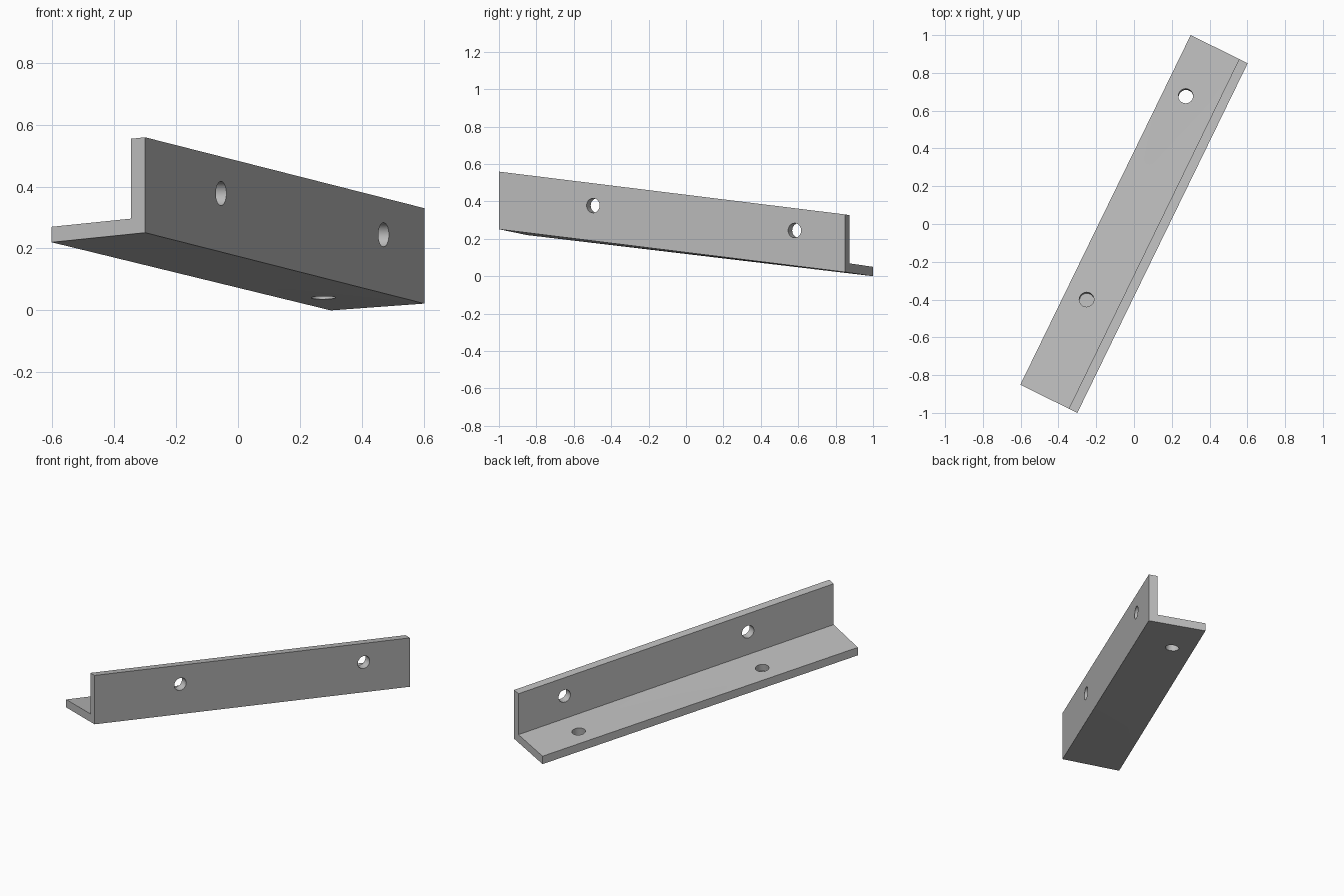
import bpy
import bmesh
from mathutils import Vector

cube = bpy.data.objects.get("Cube")
if cube:
    bpy.data.objects.remove(cube, do_unlink=True)

steel = bpy.data.materials.new("grey steel")
steel.use_nodes = True
grey = (0.5, 0.5, 0.5, 1)
steel.diffuse_color = grey
steel.node_tree.nodes["Principled BSDF"].inputs["Base Color"].default_value = grey

# Lower corners: heel is the outer edge below the wall, toe the free edge of the base
heel = [Vector((-0.30, -1.0, 0.251)), Vector((0.602, 0.851, 0.022))]
toe = [Vector((-0.602, -0.851, 0.22)), Vector((0.30, 1.0, 0.0))]
WALL, THICK, HEIGHT, RADIUS = 0.15, 0.05, 0.308, 0.039
UP = Vector((0, 0, 1))


def under(s, t):
    """Point on the underside: s runs heel to toe, t front to back."""
    return heel[0].lerp(heel[1], t).lerp(toe[0].lerp(toe[1], t), s)


def profile(t):
    """L-shaped section at one end."""
    steps = [(0, 0), (1, 0), (1, THICK), (WALL, THICK), (WALL, HEIGHT), (0, HEIGHT)]
    return [under(s, t) + UP * h for s, h in steps]


# Angle bar: two end sections joined by long faces
bm = bmesh.new()
near = [bm.verts.new(p) for p in profile(0)]
far = [bm.verts.new(p) for p in profile(1)]
bm.faces.new(near)
bm.faces.new(far)
for i in range(len(near)):
    j = (i + 1) % len(near)
    bm.faces.new((near[i], near[j], far[j], far[i]))
bmesh.ops.recalc_face_normals(bm, faces=bm.faces)
bmesh.ops.triangulate(bm, faces=bm.faces)
mesh = bpy.data.meshes.new("angle_bar")
bm.to_mesh(mesh)
bm.free()
bar = bpy.data.objects.new("angle_bar", mesh)
bpy.context.collection.objects.link(bar)
mesh.materials.append(steel)


def drill(name, start, end):
    """Cut a round hole between two points."""
    axis = end - start
    bpy.ops.mesh.primitive_cylinder_add(
        vertices=32, radius=RADIUS, depth=axis.length, location=(start + end) / 2,
        rotation=axis.to_track_quat("Z", "Y").to_euler())
    cutter = bpy.context.object
    cutter.name = name
    cutter.data.materials.append(steel)
    cutter.hide_render = True
    cut = bar.modifiers.new(name, "BOOLEAN")
    cut.operation = "DIFFERENCE"
    cut.solver = "EXACT"
    cut.object = cutter
    bpy.context.view_layer.objects.active = bar
    bpy.ops.object.modifier_apply(modifier=name)
    bpy.data.objects.remove(cutter, do_unlink=True)


along = heel[1] - heel[0]
across = toe[0] - heel[0]
base_normal = along.cross(across).normalized()
wall_normal = along.cross(UP).normalized()

# Fixing holes: one pair through the wall, one through and one blind in the base
for label, t, depth in (("front", 0.272, THICK - 0.005), ("back", 0.854, 0.1)):
    on_wall = under(0, t) + UP * 0.189
    drill(label + "_wall_hole", on_wall - wall_normal * 0.1, on_wall + wall_normal * 0.1)
    on_base = under(0.651, t) + UP * THICK
    drill(label + "_base_hole", on_base + base_normal * 0.05, on_base - base_normal * depth)

# Smooth hole walls, crisp edges
bpy.ops.object.select_all(action="DESELECT")
bar.select_set(True)
bpy.context.view_layer.objects.active = bar
bpy.ops.object.shade_smooth_by_angle(angle=0.5)
